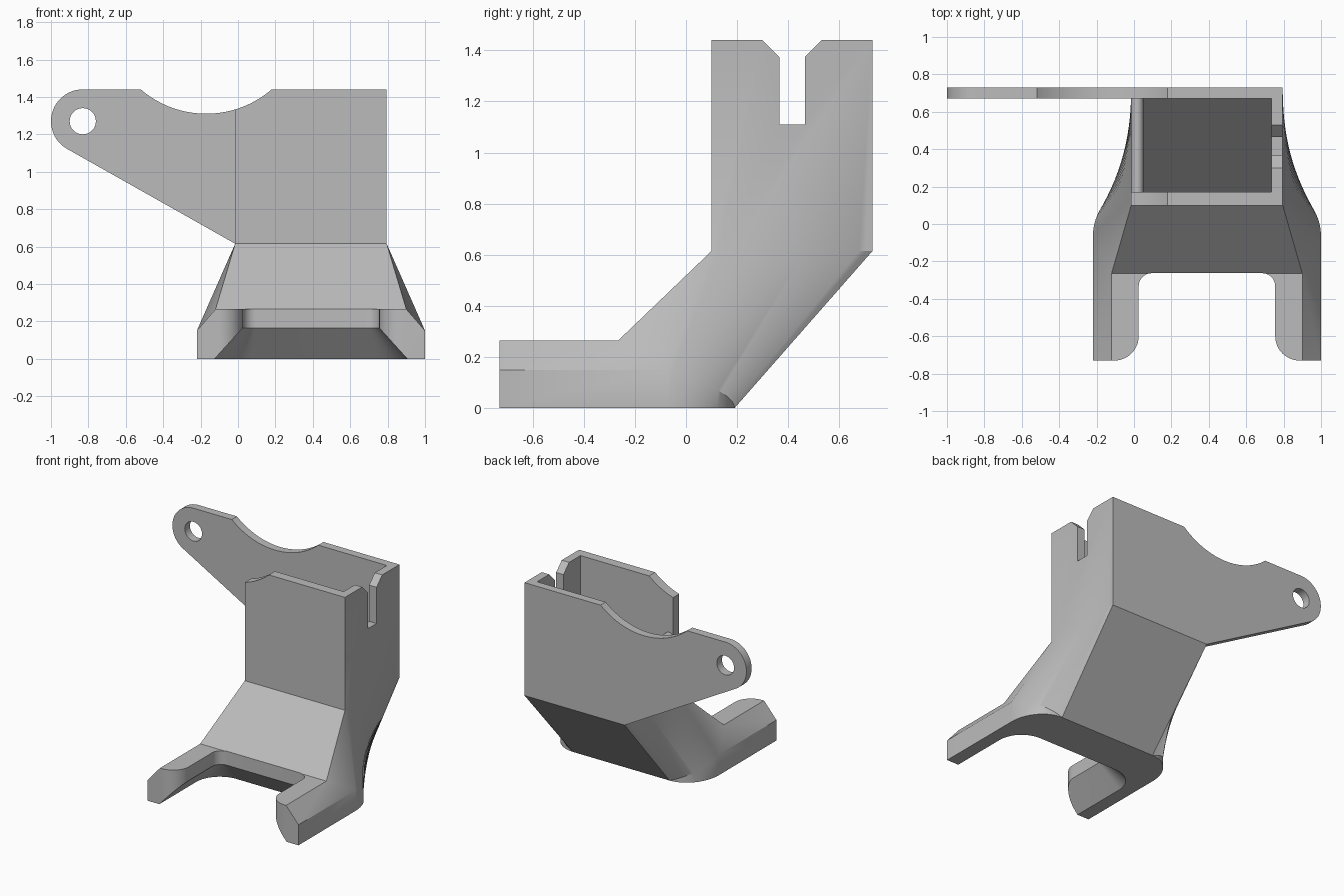
import bpy, bmesh
from math import sin, cos, pi, acos, atan2, hypot

if "Cube" in bpy.data.objects:
    bpy.data.objects.remove(bpy.data.objects["Cube"], do_unlink=True)

mat = bpy.data.materials.new("plain grey")
mat.use_nodes = True
grey = (0.5, 0.5, 0.5, 1)
mat.diffuse_color = grey
mat.node_tree.nodes["Principled BSDF"].inputs["Base Color"].default_value = grey

CX = 0.39                      # mirror plane of duct and arms
BACK, FRONT, TOP, SILL = 0.73, -0.73, 1.44, 0.615


def finish(name, bm):
    bmesh.ops.remove_doubles(bm, verts=bm.verts, dist=0.0005)
    bmesh.ops.recalc_face_normals(bm, faces=bm.faces)
    me = bpy.data.meshes.new(name)
    bm.to_mesh(me)
    bm.free()
    me.materials.append(mat)
    ob = bpy.data.objects.new(name, me)
    bpy.context.collection.objects.link(ob)
    return ob


def loft(name, rings):
    """Closed solid through rings with equal point counts."""
    bm = bmesh.new()
    rows = [[bm.verts.new(p) for p in r] for r in rings]
    for a, b in zip(rows, rows[1:]):
        for i in range(len(a)):
            j = (i + 1) % len(a)
            bm.faces.new((a[i], a[j], b[j], b[i]))
    bm.faces.new(rows[0])
    bm.faces.new(rows[-1])
    return finish(name, bm)


def prism(name, pts, axis, lo, hi):
    place = {"x": lambda p, d: (d, p[0], p[1]),
             "y": lambda p, d: (p[0], d, p[1]),
             "z": lambda p, d: (p[0], p[1], d)}[axis]
    return loft(name, [[place(p, d) for p in pts] for d in (lo, hi)])


def arc(cx, cy, r, a0, a1, n):
    return [(cx + r * cos(a0 + (a1 - a0) * i / n),
             cy + r * sin(a0 + (a1 - a0) * i / n)) for i in range(n + 1)]


def activate(ob):
    bpy.ops.object.select_all(action="DESELECT")
    ob.select_set(True)
    bpy.context.view_layer.objects.active = ob


def cut(ob, cutter):
    cutter.hide_render = True
    mod = ob.modifiers.new("cut", "BOOLEAN")
    mod.operation = "DIFFERENCE"
    mod.solver = "EXACT"
    mod.object = cutter
    activate(ob)
    bpy.ops.object.modifier_apply(modifier=mod.name)
    bpy.data.objects.remove(cutter, do_unlink=True)


# Duct body: base with sloped shoulders, swept up into the square box
bm = bmesh.new()


def face(pts):
    bm.faces.new([bm.verts.new((CX + x, y, z)) for x, y, z in pts])


def mirror(pts):
    return [(-x, y, z) for x, y, z in pts]


def both(*pts):
    face(pts)
    face(mirror(pts))


def span(*pts):
    face(list(pts) + mirror(pts)[::-1])


N = 24
W, S, B = 0.61, 0.51, 0.405            # base, shoulder and box half widths
foot, rim, sill = [], [], []
for i in range(N + 1):
    t = i / N
    x, y = 0.39 + 0.22 * cos(t * pi / 2), -0.07 + 0.26 * sin(t * pi / 2)
    foot.append((x, y, 0))
    rim.append((x, y, 0.15 * (1 - t)))
    sill.append((B, 0.10 + 0.63 * t, SILL))
tip = [(W, FRONT, 0), (W, FRONT, 0.15), (S, FRONT, 0.265)]
step = (S, -0.265, 0.265)
box_front, box_back = (B, 0.10, TOP), (B, BACK, TOP)

span(tip[0], *foot)                    # underside
span(*tip)                             # front end
span(tip[2], step)                     # arm tops
span(step, sill[0])                    # front slope
span(sill[0], box_front)
span(box_front, box_back)
span(box_back, sill[-1])
span(sill[-1], foot[-1])               # rear slope
both(tip[0], foot[0], rim[0], tip[1])
both(tip[1], rim[0], step, tip[2])
both(rim[0], sill[0], step)
both(box_front, box_back, *sill[::-1])
for i in range(N):
    if i < N - 1:
        both(foot[i], foot[i + 1], rim[i + 1], rim[i])
    else:
        both(foot[i], foot[i + 1], rim[i])
    both(rim[i], rim[i + 1], sill[i + 1], sill[i])
body = finish("duct_body", bm)


# Gap between the arms, widening downwards
def gap_ring(d, z):
    w, y, r = 0.365 + d, -0.263 + d, 0.07 + d * 0.8
    half = [(w, -0.95)] + arc(w - r, y - r, r, 0, pi / 2, 10)
    full = half + [(-x, v) for x, v in half[::-1]]
    return [(CX + x, v, z) for x, v in full]


cut(body, loft("gap_cutter", [gap_ring(0.168, -0.02), gap_ring(0, 0.165),
                              gap_ring(0, 0.4)]))

# Rounded inner corners of the arm tips
for s in (1, -1):
    pts = [(0.3, -0.6)] + arc(0.495, -0.6, 0.13, pi, 1.5 * pi, 12) \
        + [(0.495, -0.9), (0.3, -0.9)]
    cut(body, prism("tip_cutter", [(CX + s * x, y) for x, y in pts],
                    "z", -0.1, 0.4))

# Hollow inside, with a floor that follows the rear slope
cut(body, prism("hollow_cutter", [(0.17, 1.6), (0.67, 1.6), (0.67, 0.65),
                                  (0.17, 0.08)], "x", 0.05, 0.735))

# Notch with a flared mouth in one side wall
cut(body, prism("notch_cutter",
                [(0.365, 1.11), (0.465, 1.11), (0.465, 1.375), (0.53, TOP),
                 (0.53, 1.6), (0.30, 1.6), (0.30, TOP), (0.365, 1.375)],
                "x", 0.7, 0.9))

# Lowered wall on the other side with a rounded lip
cut(body, prism("low_wall_cutter", [(-0.2, 1.04), (0.06, 1.04), (0.06, 1.6),
                                    (-0.2, 1.6)], "y", 0.17, 0.67))
prism("wall_lip", arc(0.0175, 1.039, 0.0325, 0, pi, 12), "y", 0.17, 0.67)

# Mounting ear: plate tangent to a rounded end
ex, ez, er = -0.83, 1.27, 0.17
px, pz = CX - B, SILL
dist = hypot(px - ex, pz - ez)
tangent = atan2(pz - ez, px - ex) - acos(er / dist) + 2 * pi
ear = prism("mounting_ear", [(px, pz), (px, TOP)]
            + arc(ex, ez, er, pi / 2, tangent, 28), "y", 0.67, BACK)
cut(ear, prism("hole_cutter", arc(ex, ez, 0.07, 0, 2 * pi * 31 / 32, 31),
               "y", 0.5, 0.9))

# Shallow round scoop through the ear and box walls
for ob in (ear, body):
    cut(ob, prism("scoop_cutter", arc(-0.17, 1.846, 0.536, 0, 2 * pi * 95 / 96, 95),
                  "y", 0, 0.9))

for ob in (body, ear, bpy.data.objects["wall_lip"]):
    activate(ob)
    bpy.ops.object.shade_smooth_by_angle(angle=0.5)
